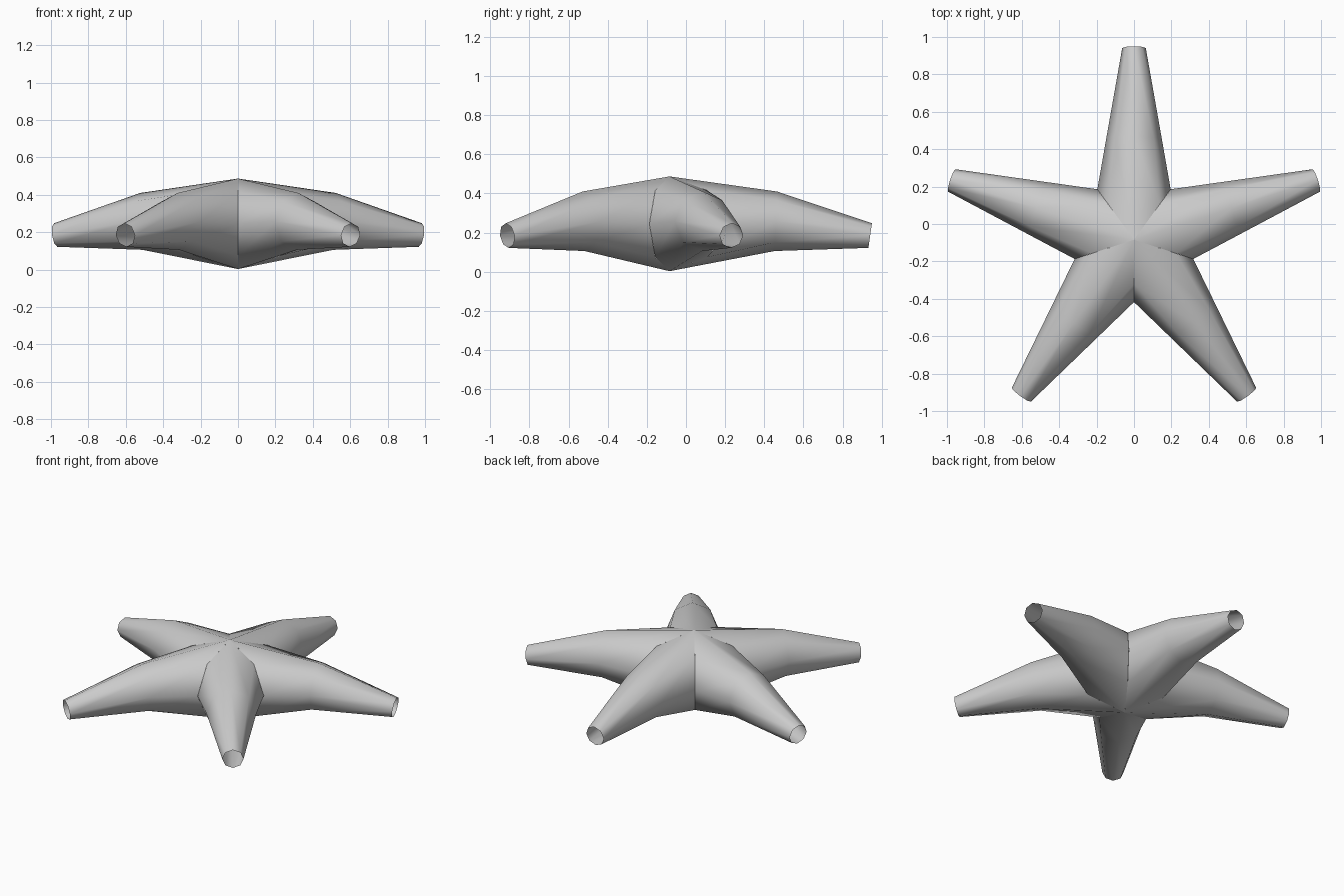
import bpy
from math import sin, cos, pi, radians

if "Cube" in bpy.data.objects:
    bpy.data.objects.remove(bpy.data.objects["Cube"])

SIDES = 8
CENTRE_Y = -0.084


def arm_rings():
    """Seam, middle and open tip rings of an arm pointing along +x."""
    seam, mid, tip = [], [], []
    for i in range(SIDES):
        a = 2 * pi * i / SIDES
        s, c = sin(a), cos(a)
        # seam ring folds into a 72 degree wedge meeting at the hub axis
        seam.append((0.27 * abs(s), 0.196 * s, 0.245 + 0.242 * c))
        mid.append((0.543 + 0.006 * c, 0.148 * s, 0.258 + 0.152 * c))
        tip.append((1.025 + 0.009 * c, 0.063 * s, 0.185 + 0.063 * c))
    return [seam, mid, tip]


def make_arm(name, angle):
    rings = arm_rings()
    ca, sa = cos(angle), sin(angle)
    verts = [(x * ca - y * sa, x * sa + y * ca, z)
             for ring in rings for x, y, z in ring]
    faces = []
    for r in range(len(rings) - 1):
        for i in range(SIDES):
            j = (i + 1) % SIDES
            a, b = r * SIDES, (r + 1) * SIDES
            faces.append((a + i, b + i, b + j, a + j))
    mesh = bpy.data.meshes.new(name)
    mesh.from_pydata(verts, [], faces)
    mesh.shade_smooth()
    obj = bpy.data.objects.new(name, mesh)
    obj.location = (0, CENTRE_Y, 0)
    bpy.context.collection.objects.link(obj)


# Five identical arms around the hub, with creased seams between them
for k in range(5):
    make_arm(f"star_arm_{k + 1}", radians(90 + 72 * k))
